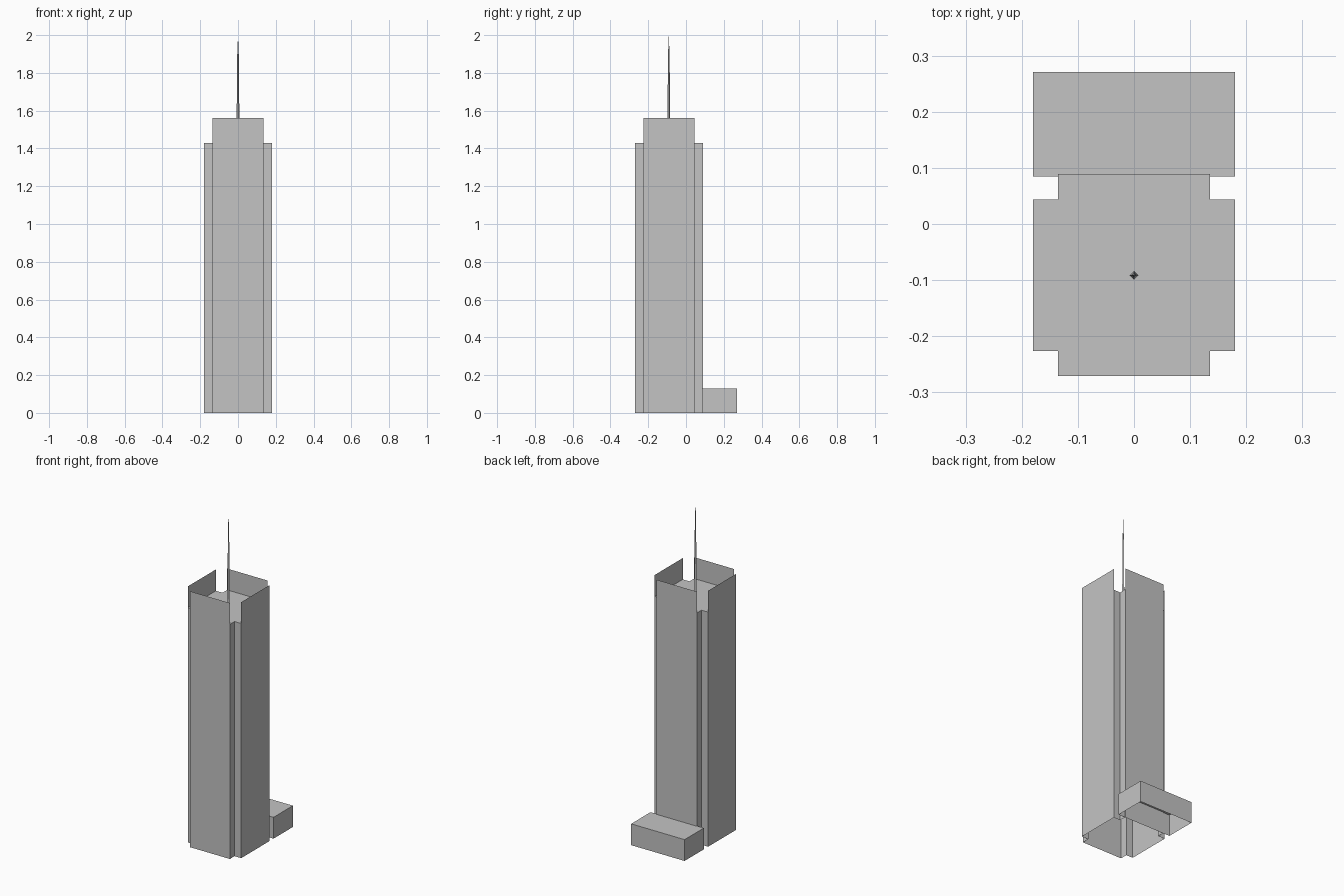
import bpy
import bmesh
from mathutils import Matrix, Vector

if "Cube" in bpy.data.objects:
    bpy.data.objects.remove(bpy.data.objects["Cube"])

CENTRE = Vector((0, -0.091, 0))   # tower axis
OUTER, INNER = 0.18, 0.135        # half sizes of the notched plan
ROOF, PARAPET, TIP = 1.43, 1.56, 2.0

grey = bpy.data.materials.new("concrete_grey")
grey.use_nodes = True
colour = (0.55, 0.55, 0.55, 1)
grey.diffuse_color = colour
grey.node_tree.nodes["Principled BSDF"].inputs["Base Color"].default_value = colour


def add_object(name, bm, location=(0, 0, 0)):
    mesh = bpy.data.meshes.new(name)
    bm.to_mesh(mesh)
    bm.free()
    mesh.materials.append(grey)
    obj = bpy.data.objects.new(name, mesh)
    obj.location = location
    bpy.context.collection.objects.link(obj)
    return obj


def open_prism(name, outline, height, location):
    """Walls and roof over a plan outline, open underneath."""
    bm = bmesh.new()
    base = [bm.verts.new((x, y, 0)) for x, y in outline]
    top = [bm.verts.new((x, y, height)) for x, y in outline]
    for i in range(len(base)):
        j = (i + 1) % len(base)
        bm.faces.new((base[i], base[j], top[j], top[i]))
    bm.faces.new(top)
    return add_object(name, bm, location)


# Tower shaft: square plan with a notch in each corner
quarter = [(OUTER, -INNER), (OUTER, INNER), (INNER, INNER)]
plan = []
for turn in range(4):
    for x, y in quarter:
        for _ in range(turn):
            x, y = -y, x
        plan.append((x, y))
open_prism("tower_shaft", plan, ROOF, CENTRE)

# Parapets: thin screens continuing the four facades above the roof
for turn, side in enumerate(("front", "left", "back", "right")):
    bm = bmesh.new()
    bm.faces.new([bm.verts.new((x, -OUTER, z)) for x, z in
                  ((-INNER, ROOF), (INNER, ROOF), (INNER, PARAPET), (-INNER, PARAPET))])
    bm.transform(Matrix.Rotation(turn * 1.5707963, 4, "Z"))
    add_object(side + "_parapet", bm, CENTRE)

# Spire: slender four-sided mast tapering to a point
bm = bmesh.new()
rings = []
for radius, z in ((0.008, ROOF), (0.007, 1.6), (0.004, 1.9)):
    rings.append([bm.verts.new((radius * x, radius * y, z))
                  for x, y in ((1, 0), (0, 1), (-1, 0), (0, -1))])
tip = bm.verts.new((0, 0, TIP))
for i in range(4):
    j = (i + 1) % 4
    for low, high in zip(rings, rings[1:]):
        bm.faces.new((low[i], low[j], high[j], high[i]))
    bm.faces.new((rings[-1][i], rings[-1][j], tip))
add_object("spire", bm, CENTRE)

# Low annex behind the tower
open_prism("rear_annex",
           [(-OUTER, 0.085), (OUTER, 0.085), (OUTER, 0.271), (-OUTER, 0.271)],
           0.13, (0, 0, 0))
